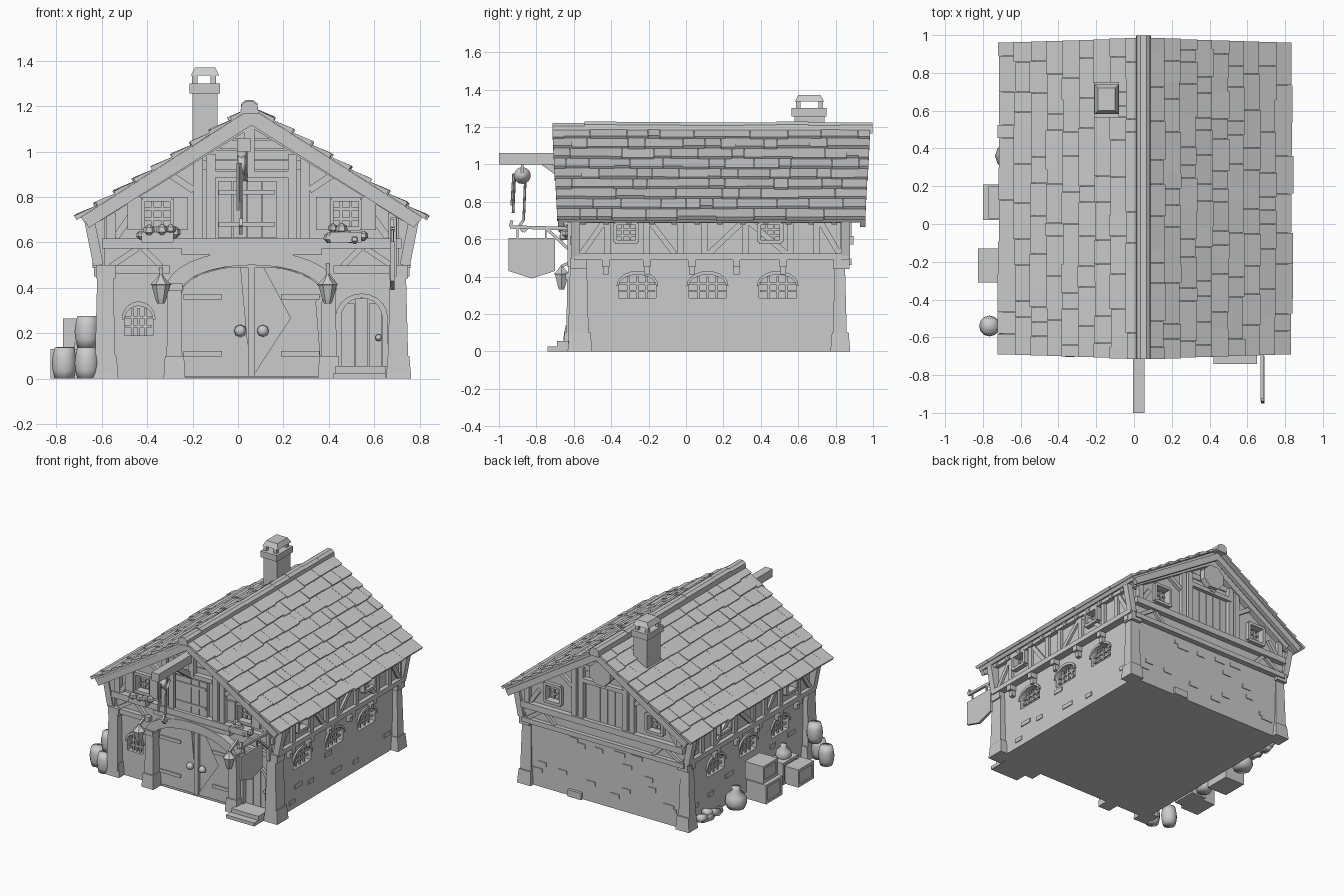
import bpy, bmesh, math, random
from mathutils import Vector, Matrix

if "Cube" in bpy.data.objects:
    bpy.data.objects.remove(bpy.data.objects["Cube"])

random.seed(4)
CX = 0.06                      # centre line of the house
grey = bpy.data.materials.new("plain grey")
grey.diffuse_color = (0.6, 0.6, 0.6, 1)
grey.use_nodes = True
grey.node_tree.nodes["Principled BSDF"].inputs["Base Color"].default_value = grey.diffuse_color

def finish(name, bm, smooth=False):
    bmesh.ops.recalc_face_normals(bm, faces=bm.faces)
    me = bpy.data.meshes.new(name)
    bm.to_mesh(me); bm.free()
    me.materials.append(grey)
    for p in me.polygons: p.use_smooth = smooth
    ob = bpy.data.objects.new(name, me)
    bpy.context.collection.objects.link(ob)
    return ob

def loft(bm, a, b):
    va, vb = [bm.verts.new(p) for p in a], [bm.verts.new(p) for p in b]
    n = len(va)
    bm.faces.new(va); bm.faces.new(vb[::-1])
    for i in range(n): bm.faces.new((va[i], va[(i+1) % n], vb[(i+1) % n], vb[i]))

def box(name, x0, x1, y0, y1, z0, z1, grow=0.0):
    """Box whose base may be wider than its top by grow."""
    bm = bmesh.new(); g = grow
    loft(bm, [(x0-g, y0-g, z0), (x1+g, y0-g, z0), (x1+g, y1+g, z0), (x0-g, y1+g, z0)],
         [(x0, y0, z1), (x1, y0, z1), (x1, y1, z1), (x0, y1, z1)])
    return finish(name, bm)

def stick(name, a, b, w, h=None, sides=4):
    """Beam or rod from a to b."""
    a, b = Vector(a), Vector(b); h = h or w
    d = (b-a).normalized()
    up = Vector((0, 0, 1)) if abs(d.z) < 0.9 else Vector((0, 1, 0))
    s = d.cross(up).normalized(); t = s.cross(d)
    k = 0.5/math.cos(math.pi/sides)
    ring = [s*w*k*math.cos(2*math.pi*(i+.5)/sides) + t*h*k*math.sin(2*math.pi*(i+.5)/sides) for i in range(sides)]
    bm = bmesh.new(); loft(bm, [a+r for r in ring], [b+r for r in ring])
    return finish(name, bm, sides > 6)

def lathe(name, prof, loc, sides=12, rot=None, smooth=True):
    bm = bmesh.new(); rings = []
    for r, z in prof:
        rings.append([bm.verts.new((r*math.cos(2*math.pi*i/sides), r*math.sin(2*math.pi*i/sides), z)) for i in range(sides)])
    for p, q in zip(rings, rings[1:]):
        for i in range(sides): bm.faces.new((p[i], p[(i+1) % sides], q[(i+1) % sides], q[i]))
    bm.faces.new(rings[0]); bm.faces.new(rings[-1])
    bm.transform(Matrix.Translation(loc) @ (rot or Matrix()))
    return finish(name, bm, smooth)

# Wall frames: u along the wall, w outwards, z up
FRONT = lambda u, w, z: (u, -0.57-w, z)
BACK = lambda u, w, z: (u, 0.845+w, z)
RIGHT = lambda u, w, z: (CX+0.645+w, u, z)
LEFT = lambda u, w, z: (CX-0.645-w, u, z)

def plate(name, F, poly, w0, w1):
    bm = bmesh.new()
    loft(bm, [F(u, w0, z) for u, z in poly], [F(u, w1, z) for u, z in poly])
    return finish(name, bm)
def rect(u0, u1, z0, z1): return [(u0, z0), (u1, z0), (u1, z1), (u0, z1)]
def rplate(name, F, u0, u1, z0, z1, w0, w1): return plate(name, F, rect(u0, u1, z0, z1), w0, w1)
def beam(name, F, a, b, t, w0=-.01, w1=.025):
    d = Vector((b[0]-a[0], b[1]-a[1])).normalized()*t/2
    plate(name, F, [(a[0]-d.y, a[1]+d.x), (b[0]-d.y, b[1]+d.x), (b[0]+d.y, b[1]-d.x), (a[0]+d.y, a[1]-d.x)], w0, w1)
def arc(u0, u1, spring, top, n=10):
    c, r = (u0+u1)/2, (u1-u0)/2
    return [(c+r*math.cos(math.pi*i/n), spring+(top-spring)*math.sin(math.pi*i/n)) for i in range(n+1)]
def arched(u0, u1, z0, spring, top): return [(u0, z0), (u1, z0)] + arc(u0, u1, spring, top)

# House body
lower = box("lower_walls", CX-.645, CX+.645, -.57, .845, 0, .52)
bm = bmesh.new()
prof = [(CX-.67, .49), (CX+.67, .49), (CX+.67, .745), (CX, 1.16), (CX-.67, .745)]
loft(bm, [(x, -.575, z) for x, z in prof], [(x, .855, z) for x, z in prof])
upper = finish("upper_walls", bm)

def opening(F, poly, wall, depth=.045):
    c = plate("opening_cutter", F, poly, -depth, .08)
    c.hide_render = True; c.hide_viewport = True; c.display_type = 'WIRE'
    m = wall.modifiers.new("opening", 'BOOLEAN'); m.operation = 'DIFFERENCE'; m.object = c

def bars(F, u0, u1, z0, z1, w, nu, nz):
    for i in range(1, nu): beam("window_bar", F, (u0+(u1-u0)*i/nu, z0), (u0+(u1-u0)*i/nu, z1), .012, w-.012, w)
    for i in range(1, nz): beam("window_bar", F, (u0, z0+(z1-z0)*i/nz), (u1, z0+(z1-z0)*i/nz), .012, w-.012, w)

def square_window(F, u, z, wu, wz, wall):
    a, b, c, d = u-wu/2, u+wu/2, z-wz/2, z+wz/2
    opening(F, rect(a, b, c, d), wall)
    bars(F, a, b, c, d, -.015, 3, 3)
    for p, q in (((a, c), (b, c)), ((a, d), (b, d)), ((a, c), (a, d)), ((b, c), (b, d))):
        beam("window_frame", F, p, q, .02, -.02, .035)

def arched_window(F, u0, u1, z0, s, t):
    opening(F, arched(u0, u1, z0, s, t), lower)
    bars(F, u0+.005, u1-.005, z0, t-.01, -.015, 4, 3)
    ring = arc(u0-.012, u1+.012, s, t+.02) + arc(u0, u1, s, t)[::-1]
    plate("window_arch", F, ring, -.01, .012)

# Long sides: beams, posts, braces, windows and corbels
for F in (RIGHT, LEFT):
    beam("sill_beam", F, (-.6, .505), (.87, .505), .035, 0, .055)
    beam("eave_beam", F, (-.6, .705), (.87, .705), .035, 0, .055)
    for u in (-.585, -.42, -.21, -.03, .10, .32, .56, .70, .84):
        beam("side_post", F, (u, .5), (u, .71), .035, 0, .045)
    for a, b in ((-.56, -.44), (-.06, -.19), (.12, .3), (.54, .34), (.82, .72)):
        beam("side_brace", F, (a, .52), (b, .69), .03, 0, .04)
    for u in (-.32, .45): square_window(lambda a, w, z: F(a, w+.025, z), u, .635, .12, .1, upper)
    for u in (-.26, .115, .49): arched_window(F, u-.1, u+.1, .285, .35, .41)
    for u in (-.43, -.21, .03, .27, .52, .81):
        plate("corbel", F, rect(u-.02, u+.02, .45, .49), -.01, .05)
        plate("corbel_foot", F, rect(u-.015, u+.015, .41, .45), -.01, .03)

# Gable framing, shared by both ends
for F in (FRONT, BACK):
    beam("floor_beam", F, (CX-.66, .595), (CX+.66, .595), .045, 0, .05)
    beam("lower_beam", F, (CX-.66, .48), (CX-(.36 if F is FRONT else 0), .48), .035, 0, .04)
    beam("lower_beam", F, (CX+(.36 if F is FRONT else 0), .48), (CX+.66, .48), .035, 0, .04)
    beam("collar_beam", F, (CX-.18, .9), (CX+.16, .9), .03, 0, .045)
    beam("king_post", F, (CX-.01, .9), (CX-.01, 1.14), .045, 0, .05)
    for i in range(5):
        h = .23-.045*i
        beam("gable_plank", F, (CX-h, .94+.046*i), (CX+h, .94+.046*i), .04, 0, .012+.006*(i % 2))
    for s in (-1, 1):
        beam("gable_rafter", F, (CX+s*.68, .715), (CX, 1.135), .05, 0, .05)
        for u, top in ((.235, .98), (.18, .99), (.62, .73)):
            beam("gable_post", F, (CX+s*u, .6), (CX+s*u, top), .04, 0, .04)
        beam("gable_brace", F, (CX+s*.255, .83), (CX+s*.36, .9), .03, 0, .035)
        beam("gable_brace", F, (CX+s*.6, .62), (CX+s*.53, .72), .03, 0, .03)
        for a, b in ((.62, .5), (.4, .48)):
            beam("low_brace", F, (CX+s*a, .495), (CX+s*b, .575), .025, 0, .03)
        square_window(F, CX+s*.415, .725, .13, .13, upper)
        if F is FRONT:
            for d in (-.1, .1):
                rplate("shutter", F, CX+s*.415+d-.032, CX+s*.415+d+.032, .655, .8, .03, .048)
            rplate("flower_box", F, CX+s*.415-.07, CX+s*.415+.07, .6, .645, .03, .1)
            for i in range(9):
                r = random.uniform(.016, .027)
                lathe("flowers", [(.2*r, -r), (r, -.3*r), (.9*r, .5*r), (.2*r, r)],
                      F(CX+s*.415-.075+i*.019, random.uniform(.05, .1), random.uniform(.61, .665)), 6, smooth=False)

# Hay loft door and rear hatch
for i in range(4): rplate("loft_door_plank", FRONT, -.088+i*.065, -.026+i*.065, .62, .87, 0, .03)
for z in (.68, .82): rplate("loft_strap", FRONT, -.085, .16, z-.01, z+.01, .03, .037)
for i in range(5): rplate("rear_plank", BACK, CX-.15+i*.06, CX-.093+i*.06, .62, .88, 0, .025)
plate("rear_vent", BACK, [(CX+.09*math.cos(a*math.pi/4+.39), 1.0+.09*math.sin(a*math.pi/4+.39)) for a in range(8)], .03, .075)

# Main gate with stone arch
opening(FRONT, arched(-.25, .37, .004, .37, .5), lower, .03)
for s in (-1, 1):
    half = [(.06+s*.004, .01)] + [p for p in arc(-.25, .37, .37, .497, 20) if s*(p[0]-.06) > .003] + [(.06+s*.31, .01)]
    if s < 0: half = [half[0]] + half[1:]
    plate("gate_leaf", FRONT, half, -.04, -.008)
    for z in (.11, .36): beam("gate_strap", FRONT, (.06+s*.3, z), (.06+s*.13, z), .025, -.01, 0)
    lathe("gate_knob", [(.012, 0), (.028, .008), (.02, .03), (.006, .035)], FRONT(.06+s*.05, -.01, .21), 8, Matrix.Rotation(math.pi/2, 4, 'X'))
    x = .06+s*.34
    box("arch_pillar", x-.03, x+.03, -.635, -.56, 0, .41, .006)
    box("arch_pillar_base", x-.042, x+.042, -.65, -.56, 0, .1, .006)
    box("arch_pillar_cap", x-.035, x+.035, -.645, -.56, .385, .42)
rplate("gate_post", FRONT, .045, .075, .01, .495, -.02, .004)
plate("stone_arch", FRONT, arc(-.315, .435, .4, .565, 16) + arc(-.25, .37, .38, .5, 16)[::-1], -.01, .06)
beam("gate_lintel", FRONT, (-.25, .56), (.37, .56), .03, 0, .055)

# Small door with step, and the arched window
opening(FRONT, arched(.455, .635, .05, .27, .355), lower, .03)
for i in range(3): plate("small_door_plank", FRONT, rect(.457+i*.06, .513+i*.06, .05, .33 if i != 1 else .352), -.04, -.012)
plate("small_door_frame", FRONT, [(.43, .05), (.43, .27)] + arc(.43, .66, .27, .375)[::-1] + [(.66, .05), (.635, .05)] + arc(.455, .635, .27, .355) + [(.455, .05)], -.01, .02)
lathe("small_door_knob", [(.006, 0), (.016, .01), (.006, .025)], FRONT(.62, -.012, .18), 8, Matrix.Rotation(math.pi/2, 4, 'X'))
box("door_step_low", .42, .65, -.74, -.56, 0, .025)
box("door_step_high", .43, .65, -.69, -.56, 0, .055)
arched_window(FRONT, -.5, -.375, .19, .26, .32)

# Corner posts with stone bases and corbels
for s in (-1, 1):
    for y, e in ((-.57, -1), (.835, 1)):
        x = CX+s*.645; o = .05 if e < 0 else .015
        box("corner_post", x-.035, x+.035, min(y+e*o, y-e*.04), max(y+e*o, y-e*.04), 0, .46, .012)
        box("corner_base", x-.045, x+.05, y-.055, y+.035 if e > 0 else y+.06, 0, .1, .008)
        box("corner_corbel", x-.04, x+.045, y-.05, y+.04, .44, .5)
        stick("eave_bracket", (x+s*.03, y+e*.02, .5), (x+s*.07, y+e*.02, .7), .045)

# Scattered stones on the rear and side walls
for F, u0, u1 in ((BACK, -.52, .62), (RIGHT, -.45, .75), (LEFT, -.45, .75)):
    for i in range(16 if F is BACK else 7):
        u, z, w = random.uniform(u0, u1), random.uniform(.03, .24 if F is not BACK else .42), random.uniform(.03, .05)
        rplate("wall_stone", F, u-w, u+w, z, z+.03, -.01, .006)
rplate("footing_stone", BACK, .25, .36, 0, .05, -.01, .02)

# Roof slabs, shingle rows, barge boards and ridge
SL = Vector((.76, -.485)); L = SL.length; D = SL/L; N = Vector((-D.y, D.x))
for s in (-1, 1):
    def P(d, n, y):
        q = D*d + N*n
        return (CX+s*q.x, y, 1.19+q.y)
    bm = bmesh.new()
    loft(bm, [P(d, n, -.68) for d, n in ((0, 0), (L-.01, 0), (L-.01, -.025), (0, -.025))],
         [P(d, n, .95) for d, n in ((0, 0), (L-.01, 0), (L-.01, -.025), (0, -.025))])
    finish("roof_slab", bm)
    bm = bmesh.new(); rows = 9
    for r in range(rows):
        y0, y1 = -.715+.003*r, .985-.003*r
        y = y0
        while y < y1-.005:
            e = min(y+random.uniform(.06, .22), y1)
            if y1-e < .04: e = y1
            a, b = L*r/rows-.005, L*(r+1)/rows+random.uniform(0, .014)
            h = .021+random.uniform(-.003, .004)
            cs = ((a, .002), (b, 0), (b, h), (a, .006))
            loft(bm, [P(d, n, y+.001) for d, n in cs], [P(d, n, e-.001) for d, n in cs])
            y = e
    finish("roof_shingles", bm)
    for y in (-.67, .945): stick("barge_board", P(.0, -.04, y), P(L-.015, -.035, y), .03, .045)
    for i in range(12):
        y = -.55+i*.122
        stick("rafter_tail", P(L-.2, -.04, y), P(L-.03, -.035, y), .03, .03)
for i in range(10):
    y = -.715+i*.1712; h = random.uniform(-.004, .004)
    plate("ridge_cap", lambda u, w, z: (u, w, z), [(.01, 1.165), (.09, 1.165), (.085, 1.21+h), (.065, 1.225+h), (.035, 1.225+h), (.015, 1.21+h)], y, y+.172)

# Chimney
box("chimney_stack", -.2, -.09, .58, .74, .95, 1.27)
box("chimney_collar", -.213, -.08, .565, .752, 1.255, 1.3)
for x in (-.19, -.11):
    for y in (.6, .72): box("chimney_leg", x-.012, x+.012, y-.012, y+.012, 1.3, 1.34)
box("chimney_cap", -.19, -.1, .6, .72, 1.335, 1.37, .018)

# Hoist beam, pulley, ropes and hook
box("hoist_beam", -.005, .055, -1.0, -.55, 1.0, 1.06)
stick("hoist_brace", (.025, -.76, 1.01), (.025, -.58, .88), .035)
lathe("pulley", [(.045, -.015), (.035, 0), (.045, .015)], (.015, -.875, .94), 14, Matrix.Rotation(math.pi/2, 4, 'Y'))
stick("pulley_hanger", (.015, -.875, .94), (.015, -.875, 1.01), .04, .012)
for x, y, z in ((0, -.925, .74), (.012, -.932, .78), (.015, -.868, .7)):
    stick("rope", (x, y+.01, .95), (x, y, z), .012, sides=6)
for a, b in (((-.87, .7), (-.89, .67)), ((-.89, .67), (-.87, .64)), ((-.87, .64), (-.85, .66))):
    stick("hook", (.012, *a), (.012, *b), .016)

# Hanging sign and bracket
plate("sign_board", lambda u, w, z: (w, u, z), [(-.95, .605), (-.70, .605), (-.70, .43), (-.825, .39), (-.95, .43)], .672, .69)
stick("sign_arm", (.68, -.94, .665), (.68, -.56, .655), .018)
stick("sign_scroll", (.68, -.94, .665), (.68, -.93, .7), .016)
stick("sign_stay", (.68, -.75, .66), (.68, -.6, .52), .016)
for y in (-.9, -.75): stick("sign_chain", (.68, y, .6), (.68, y, .665), .01)
stick("sign_post", (.685, -.62, .45), (.685, -.62, .71), .025)

# Lanterns
for x in (-.34, .395):
    lathe("lantern", [(.016, .33), (.024, .35), (.04, .41), (.046, .415), (.02, .44), (.006, .46)], (x, -.665, 0), 6, smooth=False)
    stick("lantern_arm", (x, -.665, .455), (x, -.57, .5), .015)

# Barrels, crates, sacks and logs along the left wall
for x, y, z in ((-.765, -.54, 0), (-.665, -.6, 0), (-.665, -.55, .138)):
    lathe("barrel", [(.043, z), (.051, z+.035), (.055, z+.07), (.051, z+.1), (.043, z+.137)], (x, y, 0), 12)
def crate(x0, x1, y0, y1, z0, z1):
    box("crate", x0+.006, x1, y0+.006, y1-.006, z0, z1-.005)
    for y in (y0, y1-.02): box("crate_slat", x0, x1, y, y+.02, z0, z1)
    for z in (z0, z1-.02): box("crate_rail", x0, x1, y0, y1, z, z+.02)
crate(-.825, -.68, -.31, -.13, 0, .13)
crate(-.80, -.64, .02, .21, 0, .14)
crate(-.77, -.62, .03, .2, .14, .265)
crate(-.72, -.6, -.28, -.1, .0, .16)
for x, y, z, r in ((-.66, .36, 0, .075), (-.655, -.2, .14, .055), (-.655, -.04, 0, .06)):
    lathe("sack", [(.8*r, z), (r, z+.5*r), (.9*r, z+1.2*r), (.35*r, z+1.7*r), (.45*r, z+2*r)], (x, y, 0), 10)
for i in range(5):
    stick("log", (-.63-.015*(i % 2), .5+.04*i, .03), (-.62, .6+.035*i, .03+.02*(i % 3)), .05, sides=7)
